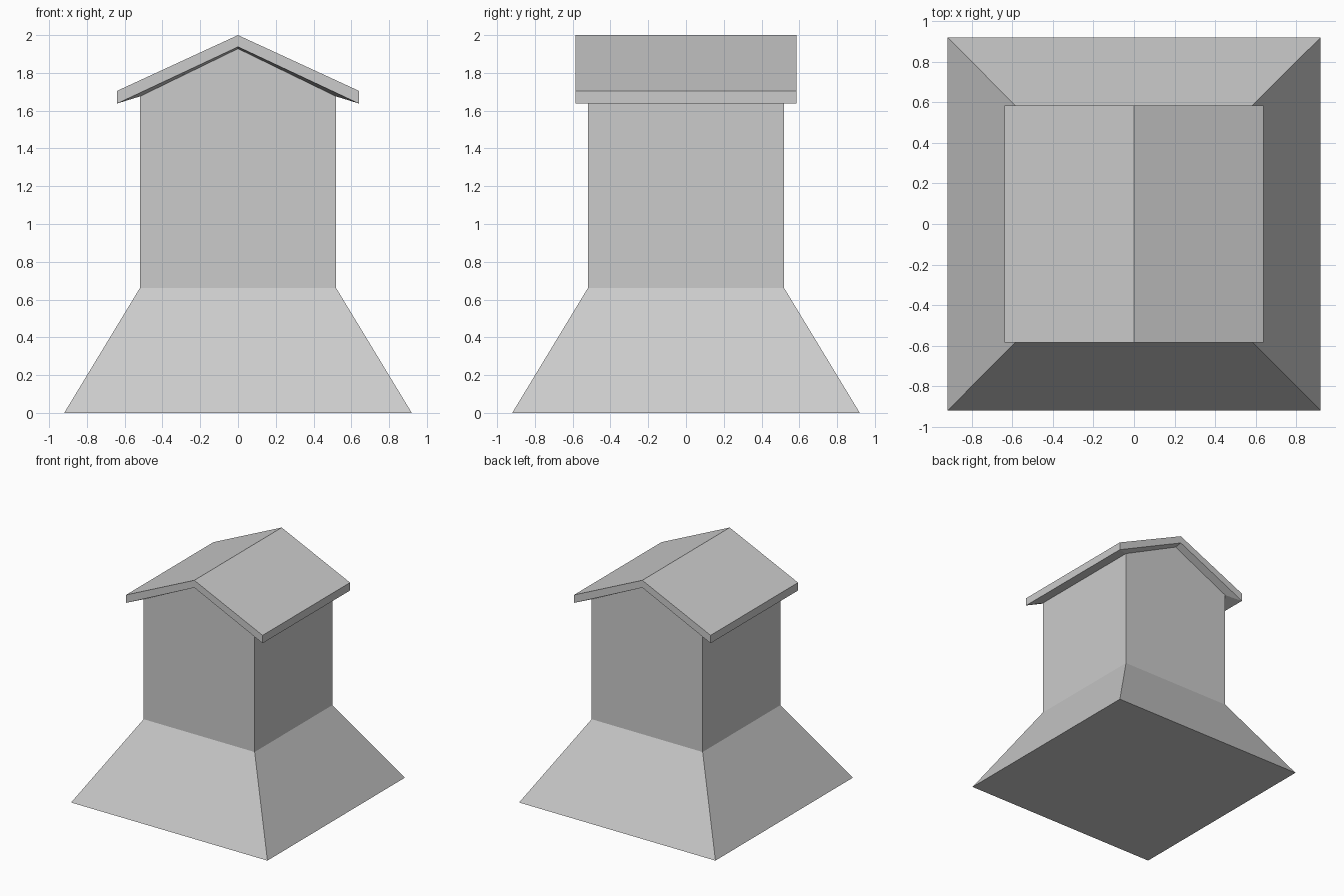
import bpy, bmesh

cube = bpy.data.objects.get("Cube")
if cube:
    bpy.data.objects.remove(cube, do_unlink=True)

grey = bpy.data.materials.new("plain grey")
grey.use_nodes = True
colour = (0.6, 0.6, 0.6, 1)
grey.diffuse_color = colour
grey.node_tree.nodes["Principled BSDF"].inputs["Base Color"].default_value = colour


def ring(bm, x, y, side_z, ridge_z):
    """Rectangular loop with a middle point on the front and back for the gable."""
    pts = [(-x, -y, side_z), (0, -y, ridge_z), (x, -y, side_z),
           (x, y, side_z), (0, y, ridge_z), (-x, y, side_z)]
    return [bm.verts.new(p) for p in pts]


def loft(name, sections, bottom=False, gable_top=False):
    """Skin the sections from bottom to top, with optional closing faces."""
    bm = bmesh.new()
    rings = [ring(bm, *s) for s in sections]
    for a, b in zip(rings, rings[1:]):
        for i in range(len(a)):
            j = (i + 1) % len(a)
            bm.faces.new((a[i], a[j], b[j], b[i]))
    if bottom:
        bm.faces.new(rings[0][::-1])
    if gable_top:
        t = rings[-1]
        bm.faces.new((t[0], t[1], t[4], t[5]))
        bm.faces.new((t[1], t[2], t[3], t[4]))
    mesh = bpy.data.meshes.new(name)
    bm.to_mesh(mesh)
    bm.free()
    mesh.materials.append(grey)
    obj = bpy.data.objects.new(name, mesh)
    bpy.context.collection.objects.link(obj)
    return obj


# Sections: half width, half depth, side height, middle height
foot = (0.92, 0.92, 0, 0)
neck = (0.52, 0.52, 0.66, 0.66)
wall_top = (0.52, 0.52, 1.675, 1.928)
eaves = (0.64, 0.585, 1.638, 1.938)
roof_edge = (0.64, 0.585, 1.705, 2.0)

# Flared base, gabled walls, and roof with its underside and fascia
loft("flared_base", [foot, neck], bottom=True)
loft("walls", [neck, wall_top])
loft("gable_roof", [wall_top, eaves, roof_edge], gable_top=True)
